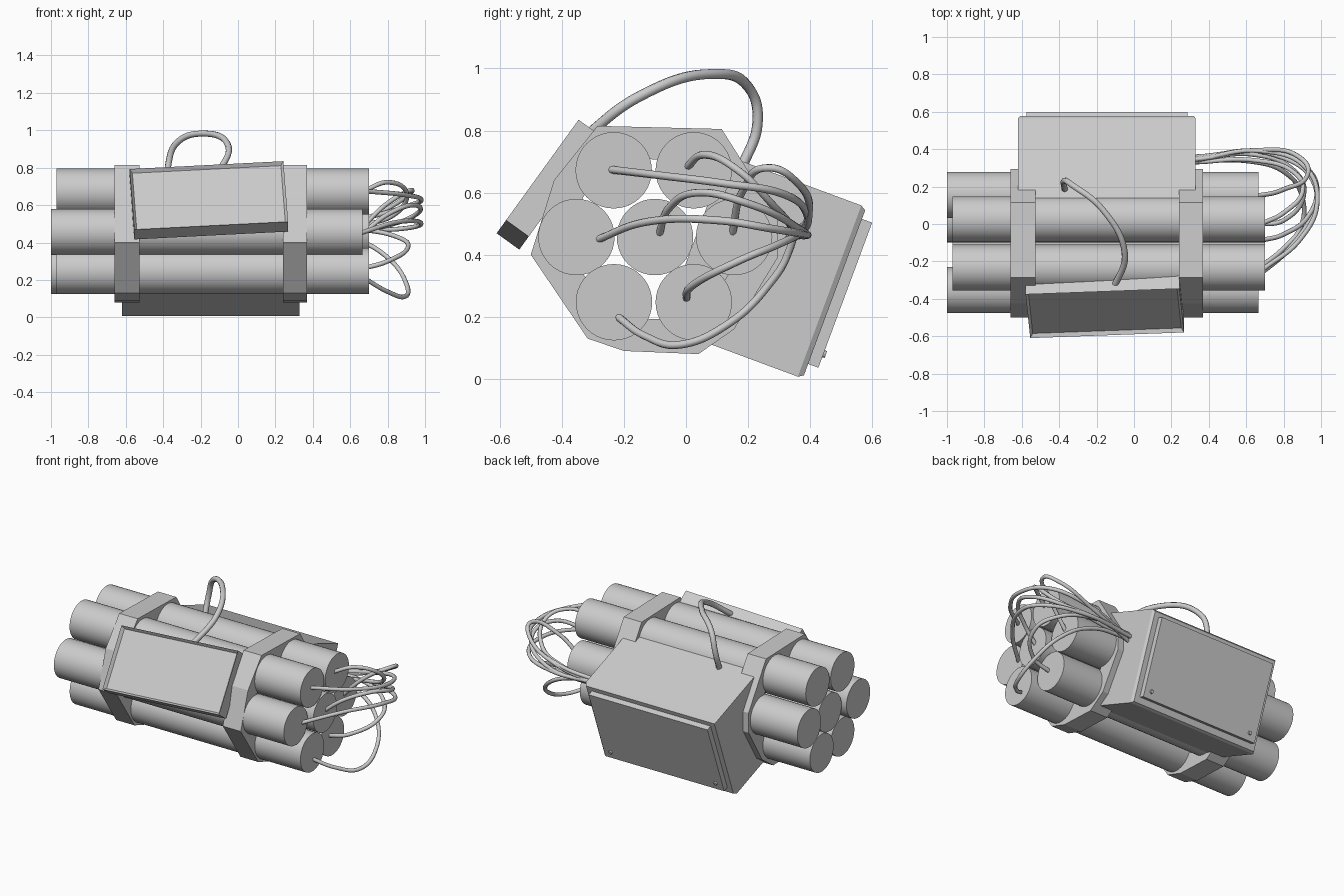
import bpy, bmesh, math
from mathutils import Matrix, Vector

if "Cube" in bpy.data.objects:
    bpy.data.objects.remove(bpy.data.objects["Cube"])


def finish(name, bm, matrix=None):
    bmesh.ops.recalc_face_normals(bm, faces=bm.faces)
    me = bpy.data.meshes.new(name)
    bm.to_mesh(me)
    bm.free()
    ob = bpy.data.objects.new(name, me)
    bpy.context.collection.objects.link(ob)
    if matrix:
        ob.matrix_world = matrix
    return ob


def box_bm(lo, hi):
    bm = bmesh.new()
    bmesh.ops.create_cube(bm, size=1)
    for v in bm.verts:
        v.co = [lo[i] + (v.co[i] + 0.5) * (hi[i] - lo[i]) for i in range(3)]
    return bm


def frame(x_axis, y_axis, z_axis, origin=(0, 0, 0)):
    m = Matrix((x_axis, y_axis, z_axis)).transposed().to_4x4()
    m.translation = Vector(origin)
    return m


def top_face(bm):
    return max(bm.faces, key=lambda f: f.calc_center_median().z)


def rod(name, x0, x1, y, z, r, sides=40):
    bm = bmesh.new()
    m = Matrix.Translation(((x0 + x1) / 2, y, z)) @ Matrix.Rotation(math.pi / 2, 4, 'Y')
    bmesh.ops.create_cone(bm, cap_ends=True, segments=sides, radius1=r, radius2=r,
                          depth=x1 - x0, matrix=m)
    for f in bm.faces:
        f.smooth = len(f.verts) == 4
    for e in bm.edges:
        e.smooth = all(f.smooth for f in e.link_faces)
    return finish(name, bm)


def wire(name, pts, r):
    cu = bpy.data.curves.new(name, 'CURVE')
    cu.dimensions = '3D'
    cu.bevel_depth = r
    cu.bevel_resolution = 2
    cu.resolution_u = 10
    cu.use_fill_caps = True
    sp = cu.splines.new('BEZIER')
    sp.bezier_points.add(len(pts) - 1)
    for bp, p in zip(sp.bezier_points, pts):
        bp.co = p
        bp.handle_left_type = bp.handle_right_type = 'AUTO'
    ob = bpy.data.objects.new(name, cu)
    bpy.context.collection.objects.link(ob)
    bpy.ops.object.select_all(action='DESELECT')
    ob.select_set(True)
    bpy.context.view_layer.objects.active = ob
    bpy.ops.object.convert(target='MESH')
    bpy.ops.object.shade_smooth_by_angle(angle=math.radians(60))


# Seven round tubes packed in a hexagon
for i, (y, z, x0, x1) in enumerate([
        (-0.233, 0.672, -0.97, 0.70), (0.025, 0.672, -0.97, 0.70),
        (-0.353, 0.457, -1.0, 0.665), (-0.10, 0.457, -0.97, 0.70),
        (0.155, 0.457, -1.0, 0.665),
        (-0.232, 0.247, -0.97, 0.70), (0.025, 0.247, -1.0, 0.665)]):
    rod(f"tube_{i + 1}", x0, x1, y, z, 0.123)

# Two faceted straps around the bundle
outline = [(-0.285, 0.815), (0.115, 0.805), (0.295, 0.52), (0.295, 0.39), (0.155, 0.16),
           (0.04, 0.08), (-0.20, 0.09), (-0.317, 0.13), (-0.50, 0.40), (-0.425, 0.64)]
cy, cz = -0.10, 0.455
for name, x0, x1 in (("strap_left", -0.66, -0.527), ("strap_right", 0.24, 0.37)):
    bm = bmesh.new()
    loops = []
    for x, s in ((x0, 1), (x1, 1), (x1, 0.71), (x0, 0.71)):
        loops.append([bm.verts.new((x, cy + (y - cy) * s, cz + (z - cz) * s)) for y, z in outline])
    n = len(outline)
    for k in range(4):
        a, b = loops[k], loops[(k + 1) % 4]
        for j in range(n):
            bm.faces.new((a[j], a[(j + 1) % n], b[(j + 1) % n], b[j]))
    finish(name, bm)

# Tilted front display with recessed panel (local z points outwards)
nrm = Vector((0, -0.81, 0.585)).normalized()
up = Vector((0, 0.585, 0.81)).normalized()
m = frame((1, 0, 0), up, nrm, (-0.156, -0.478, 0.652)) @ Matrix.Rotation(math.radians(3.6), 4, 'Z')
bm = box_bm((-0.412, -0.20, -0.09), (0.412, 0.20, 0))
f = top_face(bm)
bmesh.ops.inset_region(bm, faces=[f], thickness=0.02)
for v in f.verts:
    v.co.z -= 0.02
finish("front_display", bm, m)

# Rear housing with chamfered outer edge (local y up along the face, z outwards)
m = frame((-1, 0, 0), (0, 0.348, 0.938), (0, 0.938, -0.348))
bm = box_bm((-0.33, 0.132, -0.13), (0.62, 0.72, 0.335))
f = top_face(bm)
bmesh.ops.inset_region(bm, faces=[f], thickness=0.015)
for v in f.verts:
    v.co.z += 0.017
finish("rear_housing", bm, m)

# Rear cover plate and its two screws
finish("rear_cover", box_bm((-0.285, 0.182, 0.34), (0.575, 0.68, 0.387)), m)
for i, x in enumerate((-0.235, 0.525)):
    bm = bmesh.new()
    bmesh.ops.create_cone(bm, cap_ends=True, segments=12, radius1=0.014, radius2=0.011,
                          depth=0.012, matrix=Matrix.Translation((x, 0.23, 0.389)))
    finish(f"cover_screw_{i + 1}", bm, m)

# Wires from the tube ends to the side of the rear housing
paths = [
    [(0.68, -0.25, 0.675), (0.89, -0.08, 0.655), (0.98, 0.12, 0.63), (0.92, 0.30, 0.60),
     (0.68, 0.39, 0.53), (0.32, 0.34, 0.46)],
    [(0.68, 0.0, 0.68), (0.80, 0.06, 0.722), (0.90, 0.17, 0.67), (0.85, 0.28, 0.56),
     (0.65, 0.34, 0.49), (0.32, 0.33, 0.45)],
    [(0.64, -0.295, 0.445), (0.84, -0.12, 0.507), (0.97, 0.11, 0.51), (0.95, 0.27, 0.485),
     (0.70, 0.385, 0.465), (0.32, 0.35, 0.47)],
    [(0.68, -0.088, 0.46), (0.80, -0.055, 0.55), (0.93, 0.04, 0.60), (0.97, 0.20, 0.565),
     (0.75, 0.37, 0.48), (0.32, 0.36, 0.46)],
    [(0.64, 0.147, 0.455), (0.80, 0.185, 0.61), (0.93, 0.27, 0.68), (0.88, 0.36, 0.63),
     (0.66, 0.395, 0.52), (0.32, 0.335, 0.44)],
    [(0.64, 0.0, 0.255), (0.80, 0.02, 0.30), (0.91, 0.17, 0.38), (0.85, 0.29, 0.43),
     (0.65, 0.37, 0.47), (0.32, 0.345, 0.48)],
    [(0.68, -0.227, 0.206), (0.80, -0.13, 0.137), (0.89, -0.02, 0.11), (0.90, 0.14, 0.18),
     (0.80, 0.28, 0.32), (0.62, 0.335, 0.42), (0.32, 0.335, 0.46)],
]
for i, p in enumerate(paths):
    wire(f"end_wire_{i + 1}", p, 0.0125)

# Looped wire joining the display to the housing
wire("top_wire", [(-0.11, -0.35, 0.76), (-0.05, -0.15, 0.91), (-0.17, 0.08, 0.982),
                  (-0.33, 0.208, 0.93), (-0.372, 0.23, 0.82), (-0.37, 0.18, 0.68)], 0.017)
